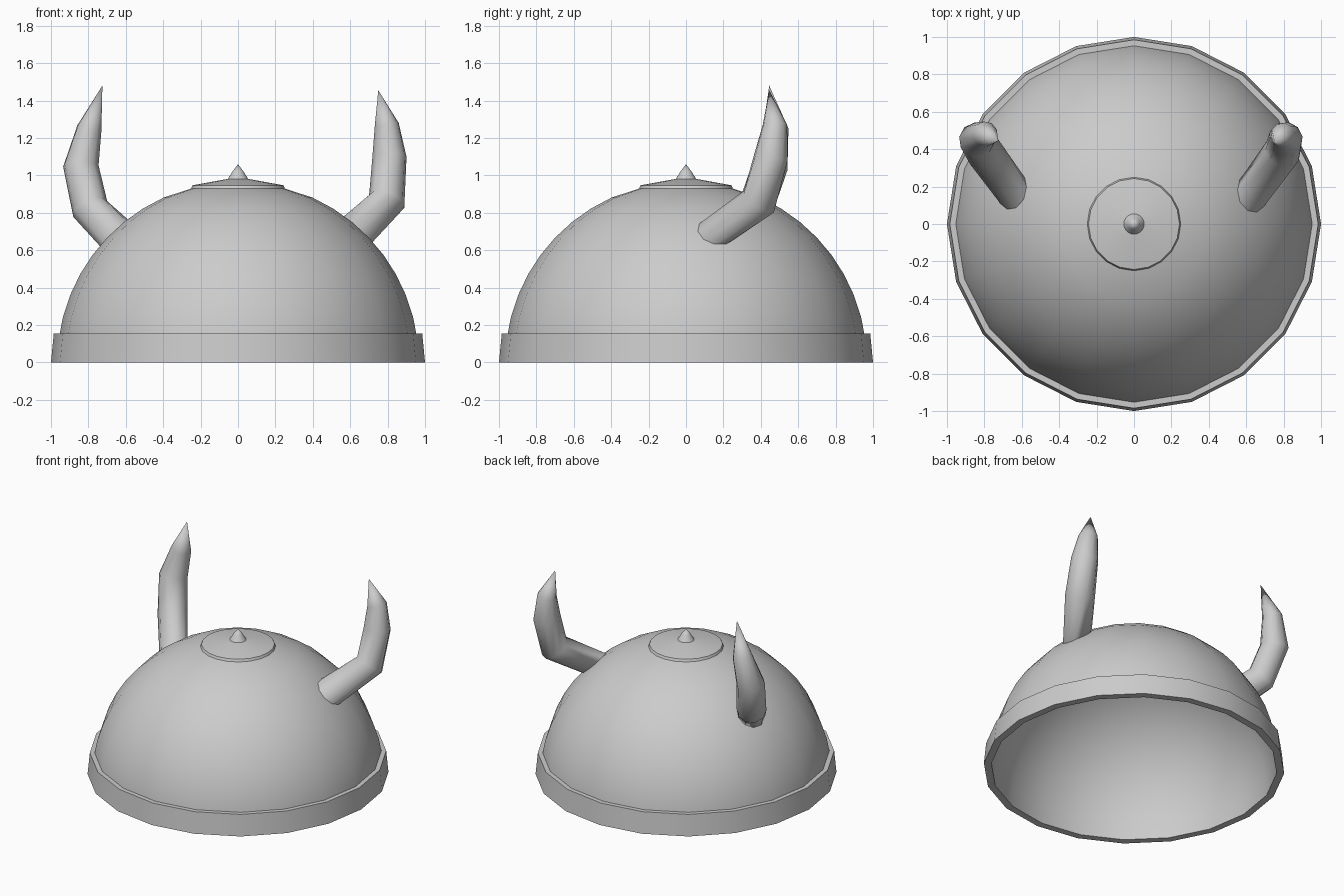
import bpy, bmesh, math
from mathutils import Vector

cube = bpy.data.objects.get("Cube")
if cube:
    bpy.data.objects.remove(cube)

SIDES = 20
metal = bpy.data.materials.new("plain grey")
metal.use_nodes = True
grey = (0.6, 0.6, 0.6, 1)
metal.diffuse_color = grey
metal.node_tree.nodes["Principled BSDF"].inputs["Base Color"].default_value = grey


def finish(name, bm, angle):
    """Turn a bmesh into a shaded, coloured object."""
    bmesh.ops.remove_doubles(bm, verts=bm.verts, dist=0.0005)
    bmesh.ops.recalc_face_normals(bm, faces=bm.faces)
    mesh = bpy.data.meshes.new(name)
    bm.to_mesh(mesh)
    bm.free()
    mesh.materials.append(metal)
    obj = bpy.data.objects.new(name, mesh)
    bpy.context.collection.objects.link(obj)
    bpy.ops.object.select_all(action='DESELECT')
    obj.select_set(True)
    bpy.context.view_layer.objects.active = obj
    bpy.ops.object.shade_smooth_by_angle(angle=math.radians(angle))
    return obj


def bridge(bm, rings, closed=False):
    """Join successive rings of vertices with quads."""
    pairs = list(zip(rings, rings[1:]))
    if closed:
        pairs.append((rings[-1], rings[0]))
    for a, b in pairs:
        for i in range(len(a)):
            j = (i + 1) % len(a)
            bm.faces.new((a[i], a[j], b[j], b[i]))


def lathe(name, profile, closed=False, angle=35):
    """Revolve (radius, height) points around the vertical axis."""
    bm = bmesh.new()
    rings = []
    for r, z in profile:
        r = max(r, 0.0001)
        turns = [math.tau * i / SIDES for i in range(SIDES)]
        rings.append([bm.verts.new((r * math.cos(t), r * math.sin(t), z)) for t in turns])
    bridge(bm, rings, closed)
    return finish(name, bm, angle)


def horn(name, path, radii, tip, sides=10):
    """Tapering tube whose first ring lies flat on the dome."""
    bm = bmesh.new()
    pts = [Vector(p) for p in path] + [Vector(tip)]
    side = Vector((0, 0, 1)).cross(pts[0])
    rings = []
    for k, r in enumerate(radii):
        if k == 0:
            normal = pts[0].normalized()
        else:
            normal = ((pts[k] - pts[k - 1]).normalized()
                      + (pts[k + 1] - pts[k]).normalized()).normalized()
        side = (side - normal * side.dot(normal)).normalized()
        up = normal.cross(side)
        turns = [math.tau * i / sides for i in range(sides)]
        rings.append([bm.verts.new(pts[k] + r * (side * math.cos(t) + up * math.sin(t)))
                      for t in turns])
    bridge(bm, rings)
    bm.faces.new(rings[0])
    point = bm.verts.new(pts[-1])
    for i in range(sides):
        bm.faces.new((rings[-1][i], rings[-1][(i + 1) % sides], point))
    return finish(name, bm, 60)


# Dome shell: outer wall up, inner wall back down
def arc(radius, steps=9, top=65.6):
    angles = [math.radians(top * i / steps) for i in range(steps + 1)] + [math.radians(78)]
    return [(radius * math.cos(a), radius * math.sin(a)) for a in angles] + [(0, radius)]


lathe("dome", arc(0.967) + arc(0.95)[::-1], closed=True)

# Band around the lower edge
lathe("rim_band", [(1.0, 0), (0.985, 0.155), (0.95, 0.155), (0.955, 0)], closed=True, angle=30)

# Cap plate and spike at the crown
lathe("crown_plate", [(0, 0.93), (0.25, 0.93), (0.243, 0.947), (0.06, 0.98), (0, 0.983)])
lathe("crown_spike", [(0, 0.97), (0.058, 0.975), (0.03, 1.02), (0, 1.06)], angle=50)

# Horns, each slightly different
horn("right_horn",
     [(-0.65, 0.18, 0.68), (-0.79, 0.37, 0.82), (-0.84, 0.45, 1.05), (-0.795, 0.48, 1.25)],
     [0.105, 0.10, 0.096, 0.068], (-0.725, 0.445, 1.48))
horn("left_horn",
     [(0.63, 0.165, 0.70), (0.795, 0.39, 0.86), (0.81, 0.455, 1.10), (0.795, 0.475, 1.27)],
     [0.105, 0.10, 0.092, 0.066], (0.75, 0.445, 1.455))
